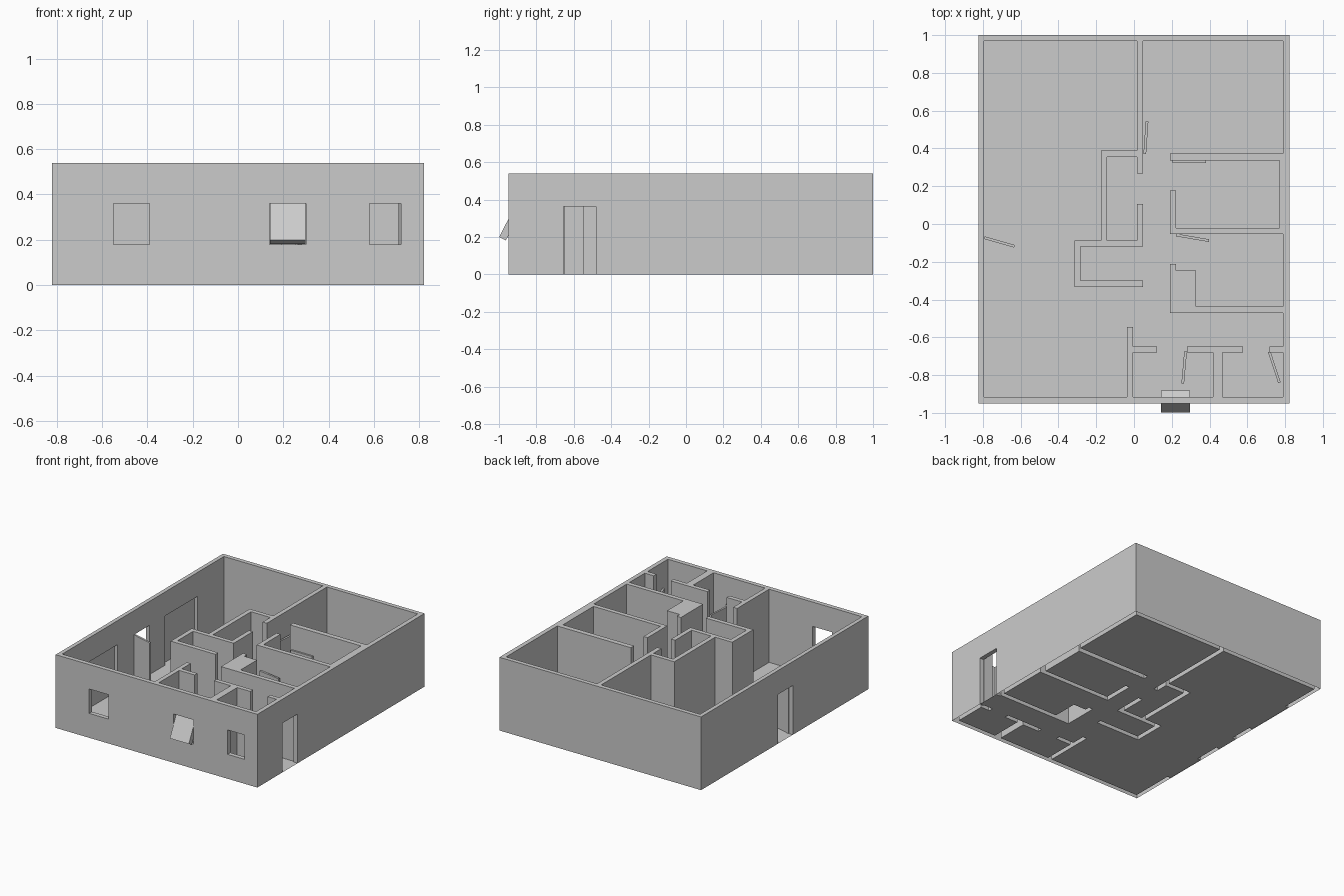
import bpy, bmesh, math
from mathutils import Matrix, Vector

cube = bpy.data.objects.get("Cube")
if cube:
    bpy.data.objects.remove(cube, do_unlink=True)

grey = bpy.data.materials.new("plaster_grey")
grey.use_nodes = True
grey.diffuse_color = (0.6, 0.6, 0.6, 1)
grey.node_tree.nodes["Principled BSDF"].inputs["Base Color"].default_value = (0.6, 0.6, 0.6, 1)

# Overall footprint and shared heights
LEFT, RIGHT, FRONT, BACK = -0.823, 0.823, -0.95, 1.0
IN_L, IN_R, IN_F, IN_B = -0.793, 0.79, -0.917, 0.968
TOP, DOOR_TOP, SILL, SKIN = 0.54, 0.363, 0.18, 0.004

# Wall footprints: x from, x to, y from, y to
outer_walls = [
    (LEFT, IN_L, FRONT, BACK), (IN_R, RIGHT, FRONT, BACK),
    (LEFT, RIGHT, FRONT, IN_F), (LEFT, RIGHT, IN_B, BACK),
]
centre_walls = [
    (0.015, 0.048, 0.267, IN_B),
    (-0.176, 0.015, 0.356, 0.388),
    (-0.176, -0.143, -0.12, 0.388),
    (-0.316, 0.048, -0.12, -0.088),
    (0.015, 0.048, -0.12, 0.105),
    (-0.316, -0.283, -0.333, -0.088),
    (-0.316, 0.048, -0.333, -0.3),
]
right_rooms = [
    (0.19, IN_R, 0.335, 0.372),
    (0.77, IN_R, -0.02, 0.335),
    (0.19, 0.223, -0.053, 0.177),
    (0.19, IN_R, -0.053, -0.02),
    (0.19, 0.223, -0.247, -0.212),
    (0.19, 0.328, -0.47, -0.247),      # solid shaft
    (0.19, IN_R, -0.47, -0.437),
]
front_rooms = [
    (-0.036, -0.004, IN_F, -0.545),
    (-0.004, 0.122, -0.68, -0.648),
    (0.28, 0.577, -0.68, -0.648),
    (0.417, 0.469, IN_F, -0.68),
    (0.717, IN_R, -0.68, -0.648),
]
walls = outer_walls + centre_walls + right_rooms + front_rooms

# Openings: footprint plus bottom and top height
openings = [(x, x + 0.16, FRONT, IN_F, SILL, 0.36) for x in (-0.55, 0.14)]
openings += [
    (0.58, 0.72, FRONT, IN_F, SILL, 0.36),
    (IN_R, RIGHT, -0.655, -0.48, 0, DOOR_TOP),           # side door
    (LEFT, IN_L, -0.07, 0.1, 0, DOOR_TOP),               # entrance door
    (LEFT + SKIN, IN_L, -0.59, -0.27, 0, DOOR_TOP),      # wall niches
    (LEFT + SKIN, IN_L, 0.28, 0.66, 0, DOOR_TOP),
]


def inside(p, box):
    return all(box[2 * i] < p[i] < box[2 * i + 1] for i in range(len(box) // 2))


def solid(p):
    return (0 < p[2] < TOP and any(inside(p, w) for w in walls)
            and not any(inside(p, o) for o in openings))


def make_object(name, bm):
    mesh = bpy.data.meshes.new(name)
    bm.to_mesh(mesh)
    bm.free()
    mesh.materials.append(grey)
    obj = bpy.data.objects.new(name, mesh)
    bpy.context.collection.objects.link(obj)
    return obj


def finish_plan(name, bm):
    bmesh.ops.remove_doubles(bm, verts=bm.verts, dist=1e-5)
    bmesh.ops.dissolve_limit(bm, angle_limit=math.radians(1),
                             verts=bm.verts, edges=bm.edges)
    make_object(name, bm)


# Grid lines taken from every wall and opening edge
boxes = walls + openings
cuts = [sorted({b[2 * i + k] for b in boxes for k in (0, 1)}) for i in (0, 1)]
cuts.append([0, SILL, 0.36, DOOR_TOP, TOP])
spans = [list(zip(c, c[1:])) for c in cuts]
cells = {}
for i, sx in enumerate(spans[0]):
    for j, sy in enumerate(spans[1]):
        for k, sz in enumerate(spans[2]):
            if solid([sum(s) / 2 for s in (sx, sy, sz)]):
                cells[i, j, k] = (sx, sy, sz)


def add_quad(bm, cell, axis, side):
    u, v = (axis + 1) % 3, (axis + 2) % 3
    corners = []
    for a, b in ((0, 0), (1, 0), (1, 1), (0, 1)):
        p = [0, 0, 0]
        p[axis], p[u], p[v] = cell[axis][side], cell[u][a], cell[v][b]
        corners.append(bm.verts.new(p))
    bm.faces.new(corners if side else corners[::-1])


# Walls: outer skin of the filled cells, hollow underneath
bm = bmesh.new()
for key, cell in cells.items():
    for axis in range(3):
        for side in (0, 1):
            near = list(key)
            near[axis] += 1 if side else -1
            if tuple(near) not in cells and near[2] >= 0:
                add_quad(bm, cell, axis, side)
finish_plan("walls", bm)

# Floor: a single sheet wherever no wall stands
bm = bmesh.new()
for i, sx in enumerate(spans[0]):
    for j, sy in enumerate(spans[1]):
        if (i, j, 0) not in cells:
            add_quad(bm, (sx, sy, (0, 0)), 2, 1)
finish_plan("floor", bm)


def make_box(name, size, matrix):
    bm = bmesh.new()
    bmesh.ops.create_cube(bm, size=1, matrix=matrix @ Matrix.Diagonal((*size, 1)))
    return make_object(name, bm)


# Door leaves: hinge point and free end, along the leaf's centre line
doors = {
    "entrance_door": ((-0.793, -0.072), (-0.633, -0.118)),
    "back_room_door": ((0.057, 0.37), (0.069, 0.543)),
    "right_room_door": ((0.205, 0.329), (0.38, 0.329)),
    "middle_room_door": ((0.223, -0.058), (0.397, -0.088)),
    "front_room_door": ((0.273, -0.675), (0.258, -0.845)),
    "side_room_door": ((0.716, -0.677), (0.77, -0.84)),
}
for name, (hinge, end) in doors.items():
    a, b = Vector(hinge), Vector(end)
    d, mid = b - a, (a + b) / 2
    place = (Matrix.Translation((mid.x, mid.y, DOOR_TOP / 2))
             @ Matrix.Rotation(math.atan2(d.y, d.x), 4, 'Z'))
    make_box(name, (d.length, 0.014, DOOR_TOP - 0.002), place)

# Window sash, hinged along its top edge and swung outwards
sash = (Matrix.Translation((0.22, IN_F, 0.36))
        @ Matrix.Rotation(math.radians(-27), 4, 'X')
        @ Matrix.Translation((0, 0.02, -0.09)))
make_box("open_window", (0.155, 0.04, SILL), sash)
